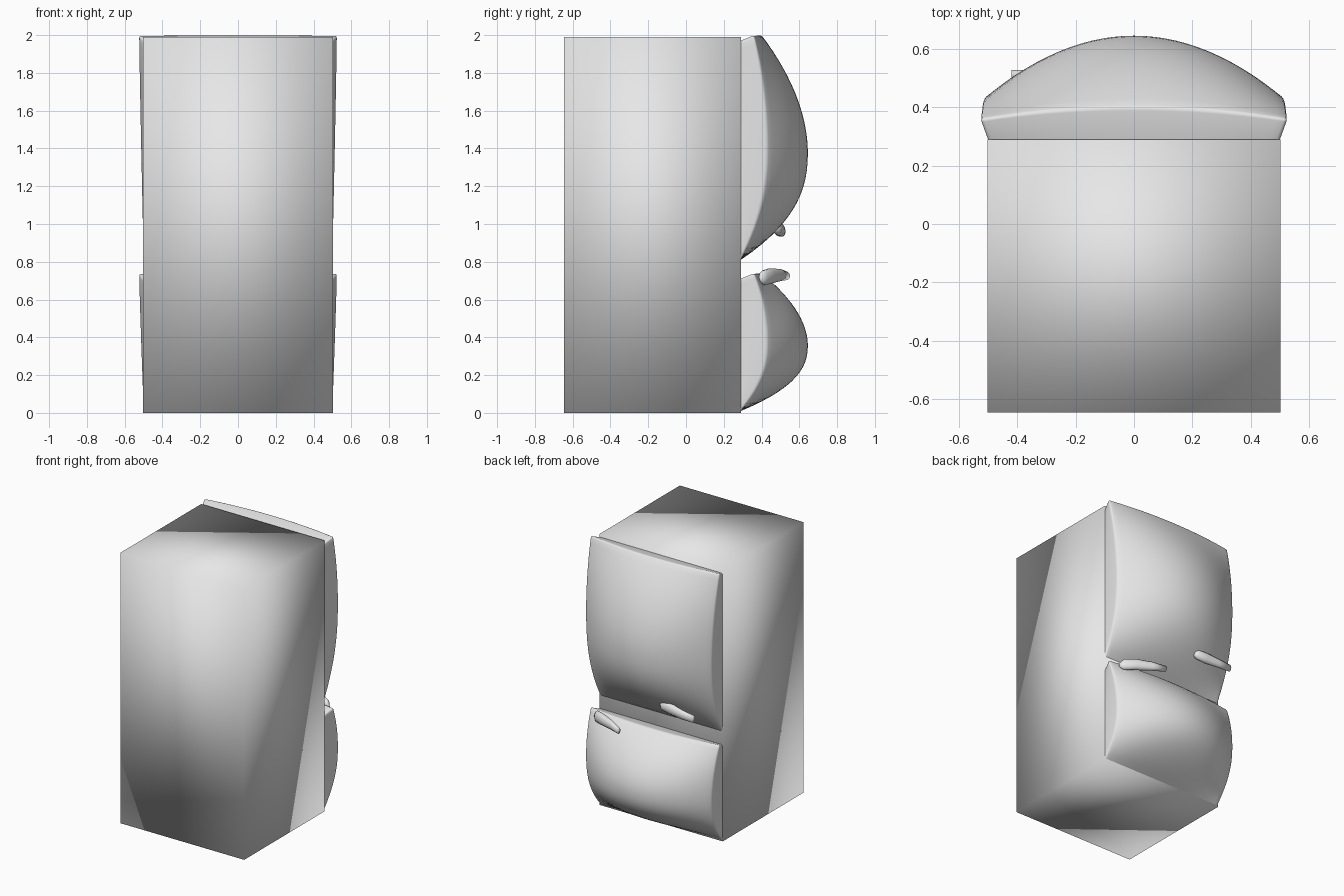
import bpy, bmesh, math

cube = bpy.data.objects.get("Cube")
if cube:
    bpy.data.objects.remove(cube, do_unlink=True)

grey = bpy.data.materials.new("light_grey_enamel")
grey.use_nodes = True
grey.diffuse_color = (0.8, 0.8, 0.8, 1)
grey.node_tree.nodes["Principled BSDF"].inputs["Base Color"].default_value = (0.8, 0.8, 0.8, 1)

BACK_Y = 0.29   # plane where the doors meet the cabinet


def finish(name, bm):
    """Turn a bmesh into a smooth shaded object."""
    bmesh.ops.remove_doubles(bm, verts=bm.verts, dist=0.0005)
    bmesh.ops.recalc_face_normals(bm, faces=bm.faces)
    mesh = bpy.data.meshes.new(name)
    bm.to_mesh(mesh)
    bm.free()
    mesh.materials.append(grey)
    mesh.polygons.foreach_set("use_smooth", [True] * len(mesh.polygons))
    obj = bpy.data.objects.new(name, mesh)
    bpy.context.collection.objects.link(obj)
    return obj


def bridge(bm, rows, closed=False):
    """Skin neighbouring rows of vertices with quads."""
    for a, b in zip(rows, rows[1:]):
        n = len(a)
        for i in range(n if closed else n - 1):
            j = (i + 1) % n
            bm.faces.new((a[i], a[j], b[j], b[i]))


# Cabinet: a plain box with soft shading across its corners
def cabinet():
    bm = bmesh.new()
    bmesh.ops.create_cube(bm, size=1)
    for v in bm.verts:
        v.co.x = v.co.x * 1.004
        v.co.y = BACK_Y if v.co.y > 0 else -0.645
        v.co.z = (v.co.z + 0.5) * 1.99
    finish("cabinet", bm)


# Door profiles over the height t (0 bottom, 1 top)
def centre_depth(t):
    if t < 0.48:
        return 0.645 - 0.355 * ((0.48 - t) / 0.48) ** 2.4
    return 0.645 - 0.245 * ((t - 0.48) / 0.52) ** 1.9


def edge_depth(t):
    if t < 0.5:
        return 0.43 - 0.14 * ((0.5 - t) / 0.5) ** 2.2
    return 0.43 - 0.07 * ((t - 0.5) / 0.5) ** 2


# Door: domed front, with an outer ring drawn back to the cabinet as the side walls
def door(name, z0, z1, n=28):
    bm = bmesh.new()
    rows = []
    for r in range(-1, n + 2):
        t = min(max(r / n, 0), 1)
        row = []
        for c in range(-1, n + 2):
            u = min(max(2 * c / n - 1, -1), 1)
            wall = r in (-1, n + 1) or c in (-1, n + 1)
            half = 0.5 if wall else 0.5 + 0.027 * t
            z = z0 + t * (z1 - z0)
            if wall:
                y = BACK_Y
                z -= 0.03 * t
            else:
                y = edge_depth(t) + (centre_depth(t) - edge_depth(t)) * (1 - u * u)
            row.append(bm.verts.new((u * half, y, z)))
        rows.append(row)
    bridge(bm, rows)
    obj = finish(name, bm)
    # Soft rounding along the rim
    bevel = obj.modifiers.new("soft_rim", "BEVEL")
    bevel.width = 0.012
    bevel.segments = 3
    bevel.angle_limit = math.radians(40)


# Handle: a lever lofted through oval sections (x, y, z, depth, height)
def handle(name, sections, sides=10):
    bm = bmesh.new()
    rings = []
    for x, y, z, depth, height in sections:
        ring = []
        for i in range(sides):
            a = 2 * math.pi * i / sides
            ring.append(bm.verts.new((x, y + depth * math.cos(a), z + height * math.sin(a))))
        rings.append(ring)
    bridge(bm, rings, closed=True)
    bm.faces.new(rings[0])
    bm.faces.new(rings[-1])
    finish(name, bm)


cabinet()
door("upper_door", 0.81, 2.0)
door("lower_door", 0.01, 0.74)

handle("upper_handle", [
    (-0.13, 0.48, 0.98, 0.010, 0.012),
    (-0.15, 0.485, 0.98, 0.025, 0.035),
    (-0.22, 0.49, 0.975, 0.028, 0.040),
    (-0.32, 0.505, 0.965, 0.022, 0.033),
    (-0.42, 0.51, 0.96, 0.018, 0.026),
])
handle("lower_handle", [
    (0.46, 0.40, 0.71, 0.010, 0.015),
    (0.44, 0.41, 0.715, 0.025, 0.040),
    (0.37, 0.445, 0.725, 0.030, 0.042),
    (0.26, 0.495, 0.73, 0.024, 0.033),
    (0.17, 0.535, 0.725, 0.016, 0.022),
])
